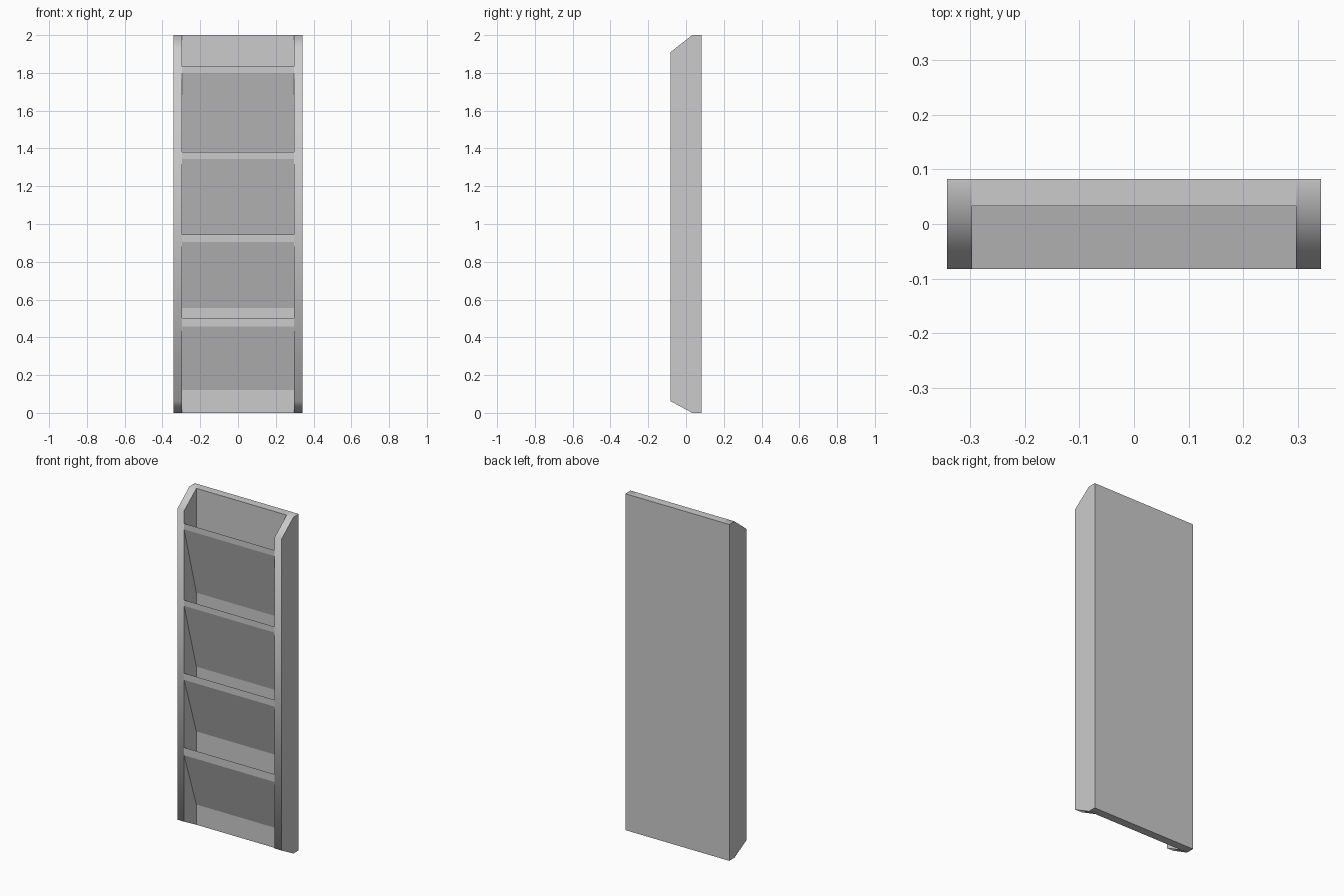
import bpy, bmesh, math

if "Cube" in bpy.data.objects:
    bpy.data.objects.remove(bpy.data.objects["Cube"])

HALF_W, INNER = 0.342, 0.297      # outer and inner half widths
FRONT, PANEL, BACK = -0.082, 0.033, 0.082


def extrude_profile(name, profile, x0, x1, smooth=False):
    """Extrude a (y, z) outline along x."""
    bm = bmesh.new()
    face = bm.faces.new([bm.verts.new((x0, y, z)) for y, z in profile])
    ext = bmesh.ops.extrude_face_region(bm, geom=[face])
    verts = [g for g in ext["geom"] if isinstance(g, bmesh.types.BMVert)]
    bmesh.ops.translate(bm, verts=verts, vec=(x1 - x0, 0, 0))
    bmesh.ops.recalc_face_normals(bm, faces=bm.faces)
    mesh = bpy.data.meshes.new(name)
    bm.to_mesh(mesh)
    bm.free()
    obj = bpy.data.objects.new(name, mesh)
    bpy.context.collection.objects.link(obj)
    if smooth:
        bpy.ops.object.select_all(action='DESELECT')
        obj.select_set(True)
        bpy.context.view_layer.objects.active = obj
        bpy.ops.object.shade_smooth_by_angle(angle=math.radians(70))
    return obj


# Back panel between the rails
extrude_profile("back_panel", [(PANEL, 0), (BACK, 0), (BACK, 2), (PANEL, 2)], -INNER, INNER)

# Side rails with clipped front corners
rail = [(FRONT, 0.062), (PANEL, 0), (BACK, 0), (BACK, 2), (PANEL, 2), (FRONT, 1.91)]
for side, a, b in (("left", -HALF_W, -INNER), ("right", INNER, HALF_W)):
    extrude_profile(side + "_rail", rail, a, b, smooth=True)

# Slanted pocket fronts: lip top, lip bottom, foot height at the back panel
pockets = [(1.835, 1.80, 1.38), (1.38, 1.345, 0.94), (0.945, 0.905, 0.555), (0.503, 0.457, 0.12)]
for i, (top, low, foot) in enumerate(pockets):
    extrude_profile(f"pocket_front_{i + 1}",
                    [(FRONT, low), (PANEL, foot), (PANEL, foot + top - low), (FRONT, top)],
                    -INNER, INNER)
